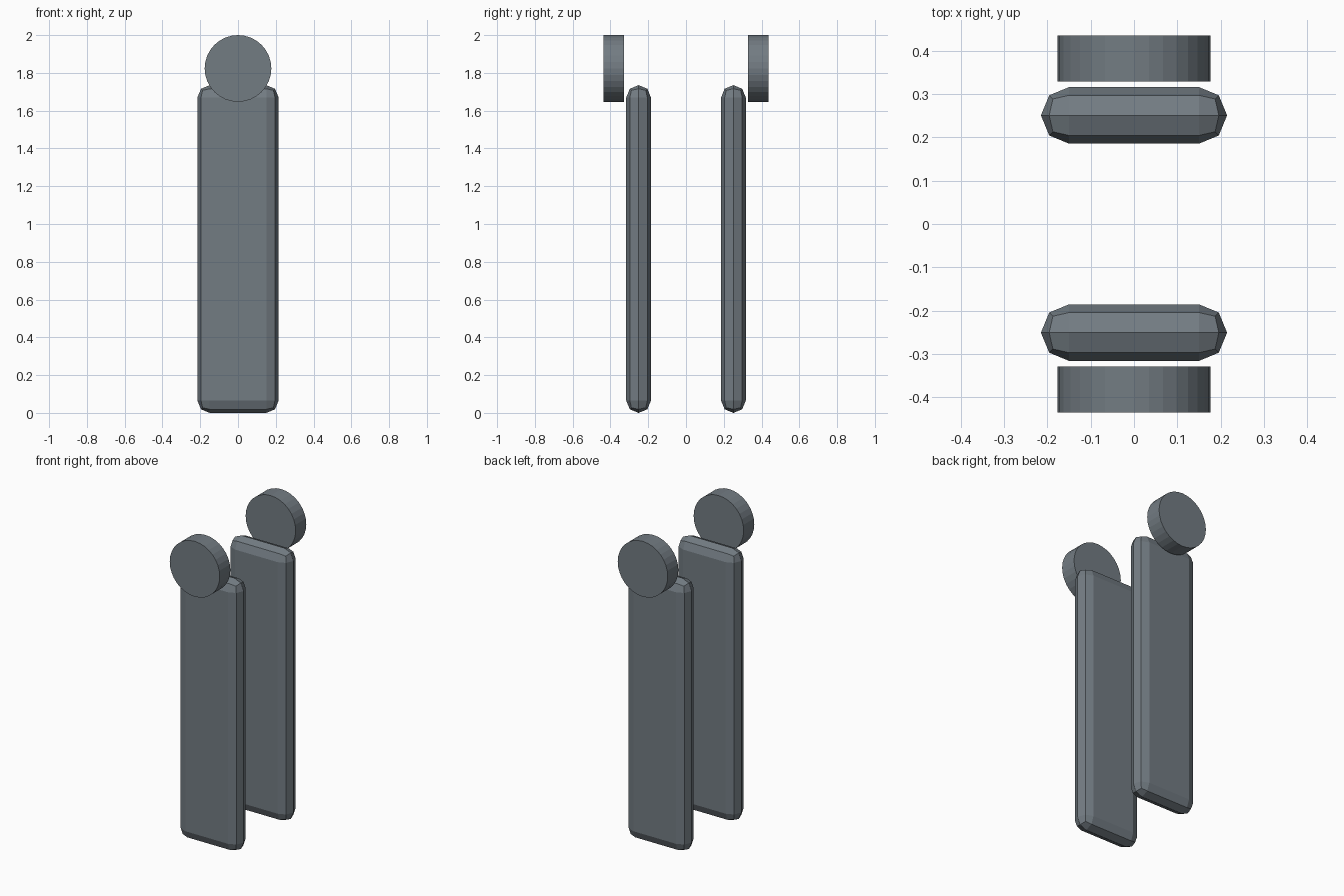
import bpy, math

if "Cube" in bpy.data.objects:
    bpy.data.objects.remove(bpy.data.objects["Cube"])

THICK = 0.131           # slab thickness
SLAB_W, SLAB_H = 0.43, 1.735
SLAB_Y = 0.251
DISC_R, DISC_D = 0.1765, 0.107
DISC_Y = 0.3825

slate = bpy.data.materials.new("dark_slate")
slate.diffuse_color = (0.17, 0.20, 0.225, 1)
slate.use_nodes = True
slate.node_tree.nodes["Principled BSDF"].inputs["Base Color"].default_value = slate.diffuse_color


def add_slab(name, y):
    bpy.ops.mesh.primitive_cube_add(size=1, location=(0, y, SLAB_H / 2))
    ob = bpy.context.object
    ob.name = name
    ob.scale = (SLAB_W, THICK, SLAB_H)
    bpy.ops.object.transform_apply(location=False, rotation=False, scale=True)
    ob.data.materials.append(slate)
    # chunky two-step edge rounding that uses the full half thickness
    bev = ob.modifiers.new("rounding", 'BEVEL')
    bev.width = THICK / 2 - 0.0003
    bev.segments = 2
    bev.limit_method = 'NONE'


def add_disc(name, y):
    bpy.ops.mesh.primitive_cylinder_add(
        vertices=32, radius=DISC_R, depth=DISC_D,
        location=(0, y, 2 - DISC_R), rotation=(math.pi / 2, 0, 0))
    ob = bpy.context.object
    ob.name = name
    ob.data.materials.append(slate)


# Mirrored front and back pairs
for side, s in (("front", -1), ("back", 1)):
    add_slab(side + "_upright_panel", s * SLAB_Y)   # tall panel
    add_disc(side + "_round_cap", s * DISC_Y)       # disc outside the panel top
